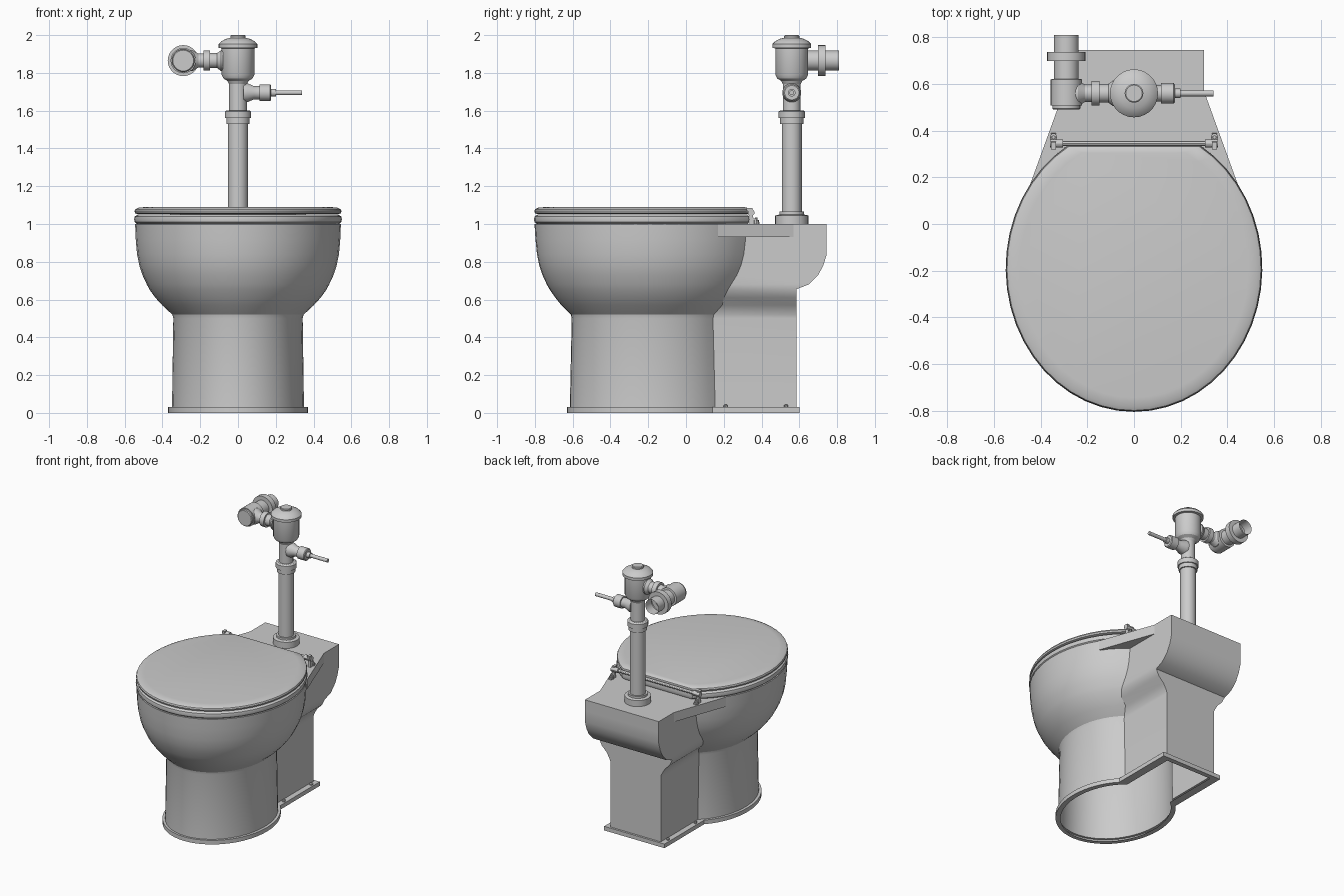
import bpy, bmesh, math
from mathutils import Matrix, Vector

if "Cube" in bpy.data.objects:
    bpy.data.objects.remove(bpy.data.objects["Cube"])

CY = -0.19  # centre of the bowl ellipse


def material(name, v):
    m = bpy.data.materials.new(name)
    m.diffuse_color = (v, v, v, 1)
    m.use_nodes = True
    m.node_tree.nodes["Principled BSDF"].inputs["Base Color"].default_value = m.diffuse_color
    return m


GREY = material("light grey", 0.6)


def finish(name, bm):
    bmesh.ops.recalc_face_normals(bm, faces=bm.faces)
    me = bpy.data.meshes.new(name)
    bm.to_mesh(me)
    bm.free()
    me.materials.append(GREY)
    ob = bpy.data.objects.new(name, me)
    bpy.context.collection.objects.link(ob)
    return ob


def loft(name, loops, cap_start=True, cap_end=True):
    """Skin a list of closed loops that have equal point counts."""
    bm = bmesh.new()
    rings = [[bm.verts.new(p) for p in loop] for loop in loops]
    n = len(rings[0])
    for r0, r1 in zip(rings, rings[1:]):
        for i in range(n):
            j = (i + 1) % n
            bm.faces.new((r0[i], r0[j], r1[j], r1[i]))
    if cap_start:
        bm.faces.new(rings[0])
    if cap_end:
        bm.faces.new(rings[-1])
    return finish(name, bm)


def arc(z, a, b, t0, n=40):
    """Ellipse arc open at the back, from +t0 round the front to -t0."""
    ts = [t0 + (2 * math.pi - 2 * t0) * i / n for i in range(n + 1)]
    return [(a * math.sin(t), CY + b * math.cos(t), z) for t in ts]


def lathe(name, profile, origin, axis, n=28, cap_start=True, cap_end=True):
    """Turn (radius, distance) points about an axis through origin."""
    rot = Vector((0, 0, 1)).rotation_difference(Vector(axis)).to_matrix().to_4x4()
    mat = Matrix.Translation(origin) @ rot
    loops = [[mat @ Vector((r * math.cos(2 * math.pi * i / n),
                            r * math.sin(2 * math.pi * i / n), h)) for i in range(n)]
             for r, h in profile]
    return loft(name, loops, cap_start, cap_end)


def prism(name, pts, to3d, lo, hi):
    return loft(name, [[to3d(p, h) for p in pts] for h in (lo, hi)])


# Body: bowl, pedestal, rear box and floor flange; z, a, b, box half width, box back
levels = [
    (0, .335, .41, .185, .565), (0, .37, .44, .245, .6), (.03, .37, .44, .245, .6),
    (.03, .35, .425, .205, .585), (.50, .343, .415, .205, .585),
    (.52, .348, .42, .207, .585), (.57, .402, .47, .235, .585),
    (.61, .438, .502, .275, .585), (.655, .47, .533, .297, .585),
    (.68, .483, .547, .3, .65), (.73, .507, .57, .3, .70), (.78, .523, .587, .3, .727),
    (.84, .535, .599, .3, .745), (.92, .542, .607, .3, .745), (1.0, .545, .612, .3, .745)]
loft("toilet_body",
     [arc(z, a, b, math.asin(xb / a)) + [(-xb, yb, z), (xb, yb, z)]
      for z, a, b, xb, yb in levels], cap_start=False)

# Deck wings joining the bowl to the rear box
prism("deck", [(.3, .57), (.445, .17), (-.445, .17), (-.3, .57)],
      lambda p, h: (p[0], p[1], h), .93, 1.0)


# Seat and lid: egg outline cut straight at the back; (z, inset)
def slab(name, rows):
    loops = []
    for z, d in rows:
        b = .615 - d
        loops.append(arc(z, .55 - d, b, math.acos((.335 - d * .5 - CY) / b)))
    loft(name, loops)


slab("seat", [(1.0, .015), (1.01, .003), (1.025, 0), (1.04, .003), (1.05, .02)])
slab("lid", [(1.052, .02), (1.057, .005), (1.068, .002), (1.078, .006),
             (1.086, .022), (1.09, .06)])

# Hinge bar, sleeves and brackets
lathe("hinge_bar", [(.011, 0), (.011, .7)], (-.35, .345, 1.06), (1, 0, 0), 12)
bracket = [(.32, 1.085), (.352, 1.085), (.355, 1.035), (.39, 1.008), (.39, 1.0),
           (.335, 1.0), (.335, 1.07), (.32, 1.07)]
for s, side in ((1, "right"), (-1, "left")):
    lathe("hinge_sleeve_" + side, [(.018, 0), (.018, .055)],
          (s * .305, .345, 1.06), (s, 0, 0), 12)
    prism("hinge_bracket_" + side, bracket, lambda p, h: (h, p[0], p[1]),
          s * .345 - .01, s * .345 + .01)
    lathe("hinge_bolt_" + side, [(.016, 0), (.016, .02), (.008, .02), (.008, .035)],
          (s * .345, .372, 1.0), (0, 0, 1), 10)
    # Floor bolts on the flange
    for y, end in ((.21, "front"), (.53, "back")):
        lathe(f"floor_bolt_{end}_{side}", [(.011, 0), (.011, .01), (.006, .014)],
              (s * .225, y, .03), (0, 0, 1), 10)

# Flush pipe with base collar and coupling
lathe("flush_pipe", [(.088, 0), (.088, .045), (.066, .05), (.066, .065), (.053, .065),
                     (.053, .53), (.062, .53), (.062, .56), (.07, .56), (.07, .595),
                     (.06, .602), (.047, .602), (.047, .76)], (0, .56, 1.0), (0, 0, 1))

# Valve body with domed cap
lathe("valve_body", [(.047, 1.74), (.055, 1.757), (.077, 1.77), (.087, 1.79), (.087, 1.93),
                     (.103, 1.932), (.103, 1.952), (.09, 1.966), (.065, 1.98), (.04, 1.986),
                     (.04, 1.996), (.035, 2.0)], (0, .56, 0), (0, 0, 1))

# Handle to the right
lathe("flush_handle", [(.05, .03), (.05, .05), (.035, .085), (.035, .115), (.044, .115),
                       (.044, .17), (.038, .175), (.02, .175), (.02, .2), (.013, .2),
                       (.013, .34)], (0, .56, 1.695), (1, 0, 0))

# Supply arm to the left
lathe("supply_arm", [(.055, .08), (.055, .09), (.04, .11), (.04, .147), (.053, .147),
                     (.053, .182), (.037, .182), (.037, .21), (.055, .24), (.055, .27)],
      (0, .56, 1.865), (-1, 0, 0))

# Stop valve and wall pipe running backwards, open at the wall
lathe("stop_valve", [(.055, .49), (.06, .495), (.06, .508), (.067, .508), (.067, .62),
                     (.053, .622), (.053, .698), (.082, .698), (.082, .738),
                     (.053, .738), (.053, .81)], (-.29, 0, 1.865), (0, 1, 0), cap_end=False)

# Smooth shading with sharp edges kept
for ob in bpy.data.objects:
    ob.select_set(True)
bpy.context.view_layer.objects.active = bpy.data.objects["toilet_body"]
bpy.ops.object.shade_smooth_by_angle(angle=math.radians(30))
